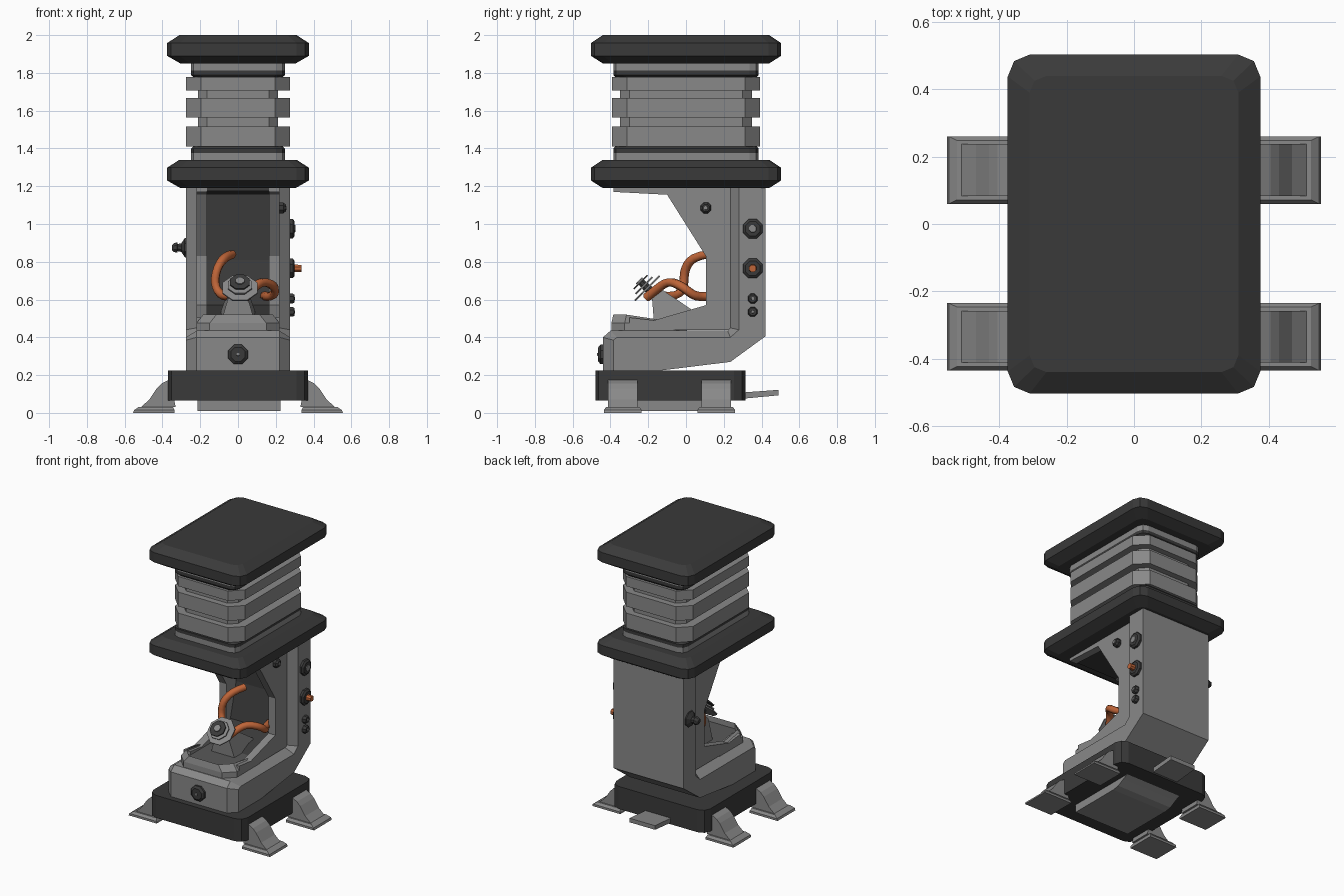
import bpy, bmesh, math
from mathutils import Vector

if "Cube" in bpy.data.objects:
    bpy.data.objects.remove(bpy.data.objects["Cube"])


def material(name, rgb):
    m = bpy.data.materials.new(name)
    m.diffuse_color = (*rgb, 1)
    m.use_nodes = True
    m.node_tree.nodes["Principled BSDF"].inputs["Base Color"].default_value = m.diffuse_color
    return m


GREY = material("grey_metal", (0.25, 0.25, 0.25))
DARK = material("dark_metal", (0.042, 0.042, 0.042))
FLOOR = material("tray_grey", (0.10, 0.10, 0.10))
COPPER = material("copper", (0.52, 0.13, 0.04))


def finish(name, bm, *mats):
    bmesh.ops.recalc_face_normals(bm, faces=bm.faces)
    me = bpy.data.meshes.new(name)
    bm.to_mesh(me)
    bm.free()
    ob = bpy.data.objects.new(name, me)
    bpy.context.collection.objects.link(ob)
    for m in mats:
        me.materials.append(m)
    return ob


def loft_bm(sections):
    """Skin matching rings of points and cap both ends."""
    bm = bmesh.new()
    rings = [[bm.verts.new(p) for p in s] for s in sections]
    n = len(rings[0])
    for a, b in zip(rings, rings[1:]):
        for i in range(n):
            j = (i + 1) % n
            bm.faces.new((a[i], a[j], b[j], b[i]))
    bm.faces.new(rings[0])
    bm.faces.new(rings[-1])
    return bm


def loft(name, sections, mat):
    return finish(name, loft_bm(sections), mat)


def rrect(hx, hy, r, z, seg=2, cy=0):
    """Rectangle outline with cut or rounded corners."""
    pts = []
    for k, (sx, sy) in enumerate(((1, 1), (-1, 1), (-1, -1), (1, -1))):
        for i in range(seg + 1):
            a = math.pi / 2 * (k + i / seg)
            pts.append((sx * (hx - r) + r * math.cos(a),
                        cy + sy * (hy - r) + r * math.sin(a), z))
    return pts


def side_prism(name, profile, x0, x1, mat):
    """Extrude a (y, z) profile along x."""
    return loft(name, [[(x, y, z) for y, z in profile] for x in (x0, x1)], mat)


def lathe(name, origin, axis, levels, mat, n=8):
    """Turned part: levels are (distance along axis, radius)."""
    o, a = Vector(origin), Vector(axis).normalized()
    u = Vector((1, 0, 0)) if abs(a.x) < 0.9 else Vector((0, 1, 0))
    v = a.cross(u)
    ring = [(i + 0.5) * 2 * math.pi / n for i in range(n)]
    return loft(name, [[o + a * d + (u * math.cos(t) + v * math.sin(t)) * r for t in ring]
                       for d, r in levels], mat)


# Top cap and middle cap
for name, z in (("top_cap", 1.85), ("middle_cap", 1.19)):
    loft(name, [rrect(0.305, 0.44, 0.05, z), rrect(0.375, 0.503, 0.065, z + 0.04),
                rrect(0.375, 0.503, 0.065, z + 0.108), rrect(0.31, 0.44, 0.05, z + 0.15)], DARK)

# Ribbed stack between the caps
ribs = ((1.411, 1.517), (1.565, 1.666), (1.708, 1.777))
for z0, z1 in ribs:
    loft("stack_rib", [rrect(0.275, 0.393, 0.08, z, 1) for z in (z0, z1)], GREY)
loft("stack_core", [rrect(0.213, 0.35, 0.05, z, 1) for z in (1.40, 1.79)], GREY)
for name, d, s in (("lower_collar", 1.411, -1), ("upper_collar", 1.777, 1)):
    loft(name + "_seal", [rrect(0.235, 0.375, 0.05, d), rrect(0.25, 0.385, 0.05, d + s * 0.012),
                          rrect(0.25, 0.385, 0.05, d + s * 0.035)], DARK)
    loft(name, [rrect(0.25, 0.385, 0.05, d + s * 0.035), rrect(0.25, 0.385, 0.05, d + s * 0.08)], GREY)

# L-shaped body with bevelled inner edge
inner = [(-0.44, 0.225), (-0.13, 0.225), (0.235, 0.27), (0.42, 0.405), (0.42, 1.2),
         (0.235, 1.2), (0.235, 0.45), (0.22, 0.435), (-0.40, 0.435), (-0.44, 0.40)]
outer = [(-0.385, 0.225), (-0.13, 0.225), (0.235, 0.27), (0.42, 0.405), (0.42, 1.2),
         (0.28, 1.2), (0.28, 0.44), (0.235, 0.40), (-0.365, 0.40), (-0.385, 0.385)]
loft("body", [[(x, y, z) for y, z in p] for x, p in
              ((-0.275, outer), (-0.22, inner), (0.22, inner), (0.275, outer))], GREY)

# Chamber side walls
wall = [(-0.30, 0.44), (0.24, 0.44), (0.24, 1.195), (-0.385, 1.195), (-0.385, 1.17),
        (-0.10, 1.155), (0.105, 0.83), (0.105, 0.57), (-0.17, 0.49), (-0.30, 0.505)]
for s in (-1, 1):
    side_prism("chamber_wall", wall, s * 0.165, s * 0.22, GREY)

# Chamber lining: ceiling, back and sloped floor
lining = [(-0.38, 1.175), (0.215, 1.155), (0.215, 0.81), (0.15, 0.57), (-0.10, 0.475),
          (-0.10, 0.455), (0.235, 0.455), (0.235, 1.19), (-0.38, 1.19)]
side_prism("chamber_lining", lining, -0.166, 0.166, DARK)

# Front tray with recessed floor
bm = loft_bm([rrect(0.22, 0.20, 0.07, 0.43, 1, -0.195), rrect(0.22, 0.20, 0.07, 0.475, 1, -0.195),
              rrect(0.185, 0.185, 0.07, 0.505, 1, -0.2)])
bm.faces.ensure_lookup_table()
top = bm.faces[-1]
for v in top.verts:
    v.co.z += 0.015 if v.co.y < -0.25 else -0.02
bmesh.ops.inset_region(bm, faces=[top], thickness=0.035)
for v in top.verts:
    v.co.z = 0.48
top.material_index = 1
finish("tray", bm, GREY, FLOOR)

# Base plate
loft("base_plate", [rrect(0.37, 0.397, 0.06, z, 2, -0.083) for z in (0.065, 0.225)], DARK)

# Underside plate, sweeping up to the back, and rear pedal
side_prism("underside_plate", [(-0.32, 0.07), (-0.32, 0.01), (0.06, 0.01), (0.11, 0.018),
                               (0.16, 0.045), (0.21, 0.07)], -0.215, 0.225, GREY)
side_prism("rear_pedal", [(0.30, 0.075), (0.49, 0.093), (0.49, 0.122), (0.30, 0.108)],
           -0.10, 0.10, GREY)

# Four feet
leg = [(0.33, 0.03), (0.515, 0.03), (0.47, 0.07), (0.43, 0.13), (0.405, 0.155), (0.36, 0.178)]
for s in (-1, 1):
    for cy in (-0.335, 0.16):
        pad = [(0.335, 0.555, 0.1, 0), (0.335, 0.55, 0.1, 0.015), (0.345, 0.525, 0.088, 0.032)]
        loft("foot_pad", [[(s * a, cy - h, z), (s * b, cy - h, z), (s * b, cy + h, z),
                           (s * a, cy + h, z)] for a, b, h, z in pad], GREY)
        loft("foot_leg", [[(s * x, cy + h, z) for x, z in leg] for h in (-0.077, 0.077)], GREY)

# Front knob
lathe("front_knob", (0, -0.435, 0.31), (0, -1, 0), [(0, 0.056), (0.018, 0.056), (0.03, 0.04)], DARK)
lathe("front_knob_pin", (0, -0.46, 0.31), (0, -1, 0), [(0, 0.01), (0.01, 0.008)], GREY)

# Left valve
lathe("left_valve", (-0.27, 0.35, 0.875), (-1, 0, 0),
      [(0, 0.058), (0.012, 0.055), (0.03, 0.025), (0.05, 0.02), (0.052, 0.03), (0.07, 0.025),
       (0.08, 0.014)], DARK)

# Right-side dials
for z, r in ((0.975, 0.056), (0.765, 0.056), (0.605, 0.028), (0.535, 0.028)):
    lathe("side_dial", (0.27, 0.353, z), (1, 0, 0), [(0, r), (0.02, r), (0.03, r * 0.75)], DARK)
    if r > 0.05:
        hot = z < 0.9
        lathe("dial_centre", (0.295, 0.353, z), (1, 0, 0),
              [(0, 0.022), (0.04 if hot else 0.009, 0.02)], COPPER if hot else GREY)
    else:
        lathe("dial_centre", (0.295, 0.353, z), (1, 0, 0), [(0, 0.01), (0.008, 0.008)], GREY)
lathe("wall_knob", (0.215, 0.105, 1.085), (1, 0, 0), [(0, 0.031), (0.025, 0.031), (0.038, 0.02)], DARK)
lathe("wall_knob_pin", (0.25, 0.105, 1.085), (1, 0, 0), [(0, 0.012), (0.008, 0.01)], GREY)

# Nozzle mount
mount = [(-0.17, 0.48, 0.09), (-0.18, 0.615, 0.05), (-0.13, 0.655, 0.05), (0.04, 0.54, 0.09),
         (0.04, 0.48, 0.09)]
loft("nozzle_mount", [[(s * w, y, z) for y, z, w in mount] for s in (-1, 1)], GREY)

# Nozzle discs, tilted up and forward
tilt = (0, -1, 1)
for name, y, z, r, mat in (("nozzle_plate", -0.205, 0.66, 0.10, GREY),
                           ("nozzle_ring", -0.222, 0.675, 0.068, GREY),
                           ("nozzle_cap", -0.24, 0.692, 0.056, DARK),
                           ("nozzle_tip", -0.247, 0.699, 0.025, GREY)):
    lathe(name, (0.01, y, z), tilt, [(-0.004, r), (0.004, r)], mat)
lathe("nozzle_stem", (0.01, -0.15, 0.605), tilt, [(0, 0.03), (0.125, 0.02)], DARK)

# Copper pipes
pipes = {
    "right_pipe": [(0.04, -0.21, 0.61), (0.08, -0.15, 0.66), (0.13, -0.09, 0.70),
                   (0.20, -0.02, 0.67), (0.19, 0.04, 0.62), (0.15, 0.09, 0.615), (0.14, 0.16, 0.62)],
    "left_pipe": [(-0.03, 0.12, 0.84), (-0.07, 0.04, 0.83), (-0.115, -0.01, 0.76),
                  (-0.125, -0.01, 0.67), (-0.08, -0.05, 0.61), (-0.03, -0.14, 0.62)]}
for name, pts in pipes.items():
    cu = bpy.data.curves.new(name, 'CURVE')
    cu.dimensions = '3D'
    cu.bevel_depth = 0.024
    cu.bevel_resolution = 1
    cu.use_fill_caps = True
    sp = cu.splines.new('NURBS')
    sp.points.add(len(pts) - 1)
    for p, co in zip(sp.points, pts):
        p.co = (*co, 1)
    sp.use_endpoint_u = True
    sp.order_u = 3
    sp.resolution_u = 3
    cu.materials.append(COPPER)
    ob = bpy.data.objects.new(name, cu)
    bpy.context.collection.objects.link(ob)
    bpy.context.view_layer.objects.active = ob
    bpy.ops.object.select_all(action='DESELECT')
    ob.select_set(True)
    bpy.ops.object.convert(target='MESH')
    ob.data.shade_flat()
